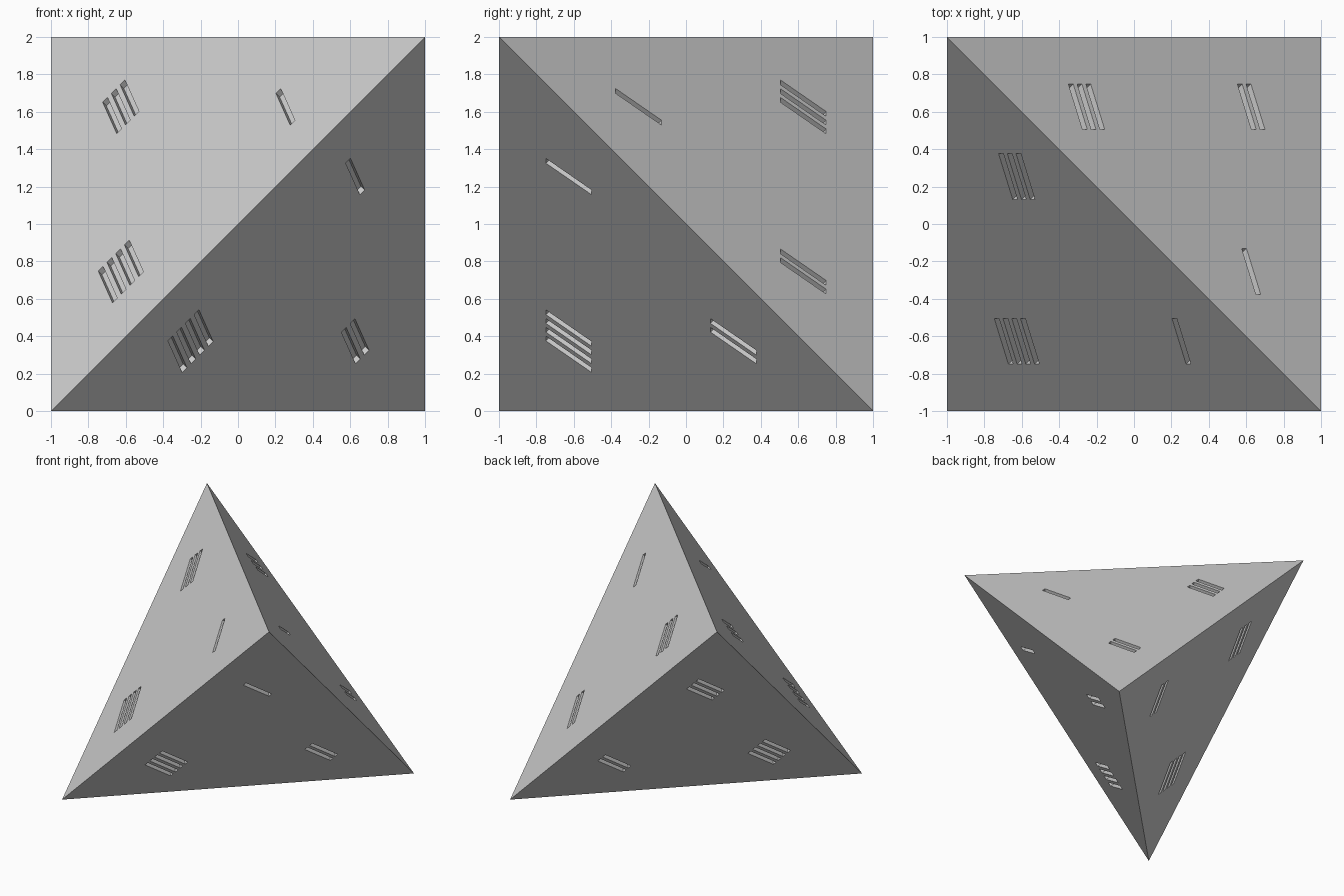
import bpy, bmesh
from mathutils import Vector, Matrix

if "Cube" in bpy.data.objects:
    bpy.data.objects.remove(bpy.data.objects["Cube"])

# Corners of the four-sided body, each with its engraved mark count
corners = {4: Vector((-1, -1, 0)), 1: Vector((1, -1, 2)),
           2: Vector((1, 1, 0)), 3: Vector((-1, 1, 2))}
centre = Vector((0, 0, 1))
MARK_H, MARK_W, DEPTH, SLANT, PITCH = 0.30, 0.036, 0.035, 0.22, 0.066


def make_object(name, bm):
    bmesh.ops.recalc_face_normals(bm, faces=bm.faces)
    mesh = bpy.data.meshes.new(name)
    bm.to_mesh(mesh)
    bm.free()
    obj = bpy.data.objects.new(name, mesh)
    bpy.context.collection.objects.link(obj)
    return obj


# Tetrahedral body
bm = bmesh.new()
for p in corners.values():
    bm.verts.new(p)
bmesh.ops.convex_hull(bm, input=bm.verts)
body = make_object("die_body", bm)

# Engraved groove cutters: slanted tally strokes near each corner of each face
bm = bmesh.new()
shear = Matrix.Identity(4)
shear[0][1] = SLANT
size = Matrix.Diagonal((MARK_W, MARK_H, 2 * DEPTH, 1))
for opposite in corners:
    face = {n: p for n, p in corners.items() if n != opposite}
    mid = sum(face.values(), Vector()) / 3
    normal = (mid - centre).normalized()
    front = Vector((0, -1, 0))
    up = (front - normal * front.dot(normal)).normalized()
    right = up.cross(normal)
    for count, corner in face.items():
        frame = Matrix((right, up, normal)).transposed().to_4x4()
        frame.translation = mid.lerp(corner, 0.44)
        for i in range(count):
            shift = Matrix.Translation(((i - (count - 1) / 2) * PITCH, 0, 0))
            bmesh.ops.create_cube(bm, size=1, matrix=frame @ shift @ shear @ size)
cutter = make_object("groove_cutter", bm)
cutter.hide_render = True

# Carve the grooves
mod = body.modifiers.new("grooves", 'BOOLEAN')
mod.operation = 'DIFFERENCE'
mod.solver = 'EXACT'
mod.object = cutter
bpy.context.view_layer.objects.active = body
bpy.ops.object.modifier_apply(modifier=mod.name)
bpy.data.objects.remove(cutter)
